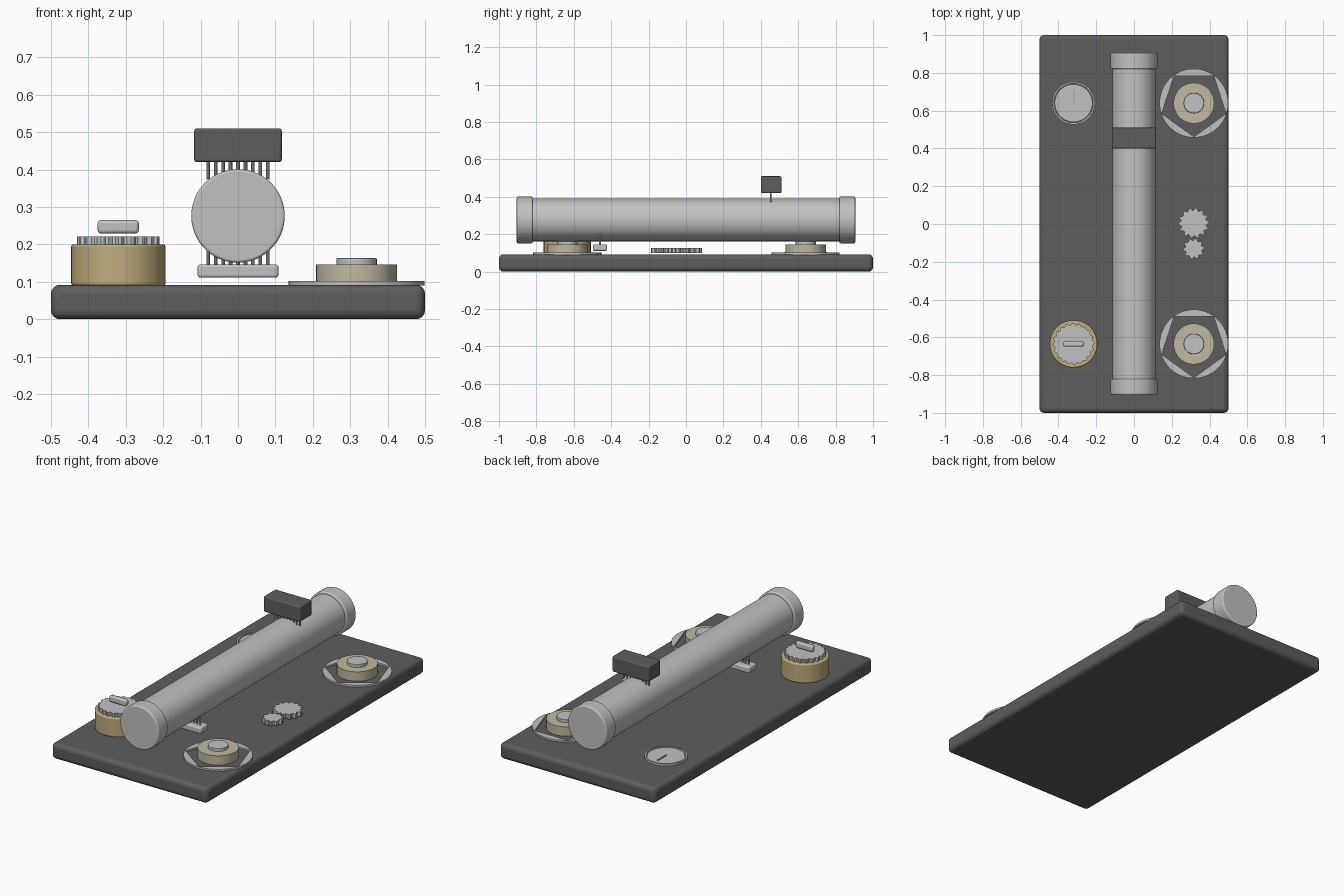
import bpy, bmesh
from math import pi, tau, sin, cos, radians

if "Cube" in bpy.data.objects:
    bpy.data.objects.remove(bpy.data.objects["Cube"])


def material(name, r, g, b):
    m = bpy.data.materials.new(name)
    m.use_nodes = True
    m.diffuse_color = (r, g, b, 1)
    m.node_tree.nodes["Principled BSDF"].inputs["Base Color"].default_value = (r, g, b, 1)
    return m


DARK = material("dark grey", 0.11, 0.11, 0.112)
LIGHT = material("light grey", 0.53, 0.54, 0.535)
TAN = material("tan", 0.53, 0.41, 0.2)
PALE = material("pale tan", 0.53, 0.48, 0.35)


def finish(name, bm, mat, bevel=0, segments=3, smooth=True):
    bmesh.ops.recalc_face_normals(bm, faces=bm.faces)
    mesh = bpy.data.meshes.new(name)
    bm.to_mesh(mesh)
    bm.free()
    mesh.materials.append(mat)
    ob = bpy.data.objects.new(name, mesh)
    bpy.context.collection.objects.link(ob)
    if bevel:
        mod = ob.modifiers.new("soft edges", "BEVEL")
        mod.width, mod.segments, mod.limit_method = bevel, segments, "ANGLE"
    if smooth:
        bpy.ops.object.select_all(action="DESELECT")
        ob.select_set(True)
        bpy.context.view_layer.objects.active = ob
        bpy.ops.object.shade_smooth_by_angle(angle=radians(35))
    return ob


def box(name, lo, hi, mat, bevel=0, segments=3):
    bm = bmesh.new()
    bmesh.ops.create_cube(bm, size=1)
    for v in bm.verts:
        v.co = [a + (c + 0.5) * (b - a) for a, b, c in zip(lo, hi, v.co)]
    return finish(name, bm, mat, bevel, segments)


def prism(name, x, y, z0, z1, mat, radius, hole=None, n=60, bevel=0):
    """Upright solid whose outline is radius(i) for each of n steps, optionally with a hole."""
    bm = bmesh.new()

    def loop(fn, z):
        return [bm.verts.new((x + fn(i) * cos(tau * i / n), y + fn(i) * sin(tau * i / n), z))
                for i in range(n)]

    def bridge(a, b):
        for i in range(n):
            j = (i + 1) % n
            bm.faces.new((a[i], a[j], b[j], b[i]))

    low, high = loop(radius, z0), loop(radius, z1)
    bridge(low, high)
    if hole:
        hole_low, hole_high = loop(hole, z0), loop(hole, z1)
        bridge(hole_low, hole_high)
        bridge(low, hole_low)
        bridge(high, hole_high)
    else:
        bm.faces.new(low)
        bm.faces.new(high)
    return finish(name, bm, mat, bevel)


def disc(name, x, y, z0, z1, mat, r, bevel=0):
    return prism(name, x, y, z0, z1, mat, lambda i: r, bevel=bevel)


def gear(name, x, y, z0, z1, r, depth, teeth):
    return prism(name, x, y, z0, z1, LIGHT,
                 lambda i: r if i % 4 < 2 else r - depth, n=teeth * 4)


def lying_cylinder(name, y0, y1, z, r, mat, bevel=0):
    ob = disc(name, 0, 0, y0, y1, mat, r, bevel)
    ob.rotation_euler.x = -pi / 2
    ob.location.z = z
    return ob


def pins(name, y, z0, z1):
    bm = bmesh.new()
    for k in range(9):
        made = bmesh.ops.create_cone(bm, cap_ends=True, segments=10, radius1=0.005,
                                     radius2=0.005, depth=z1 - z0)
        bmesh.ops.translate(bm, verts=made["verts"], vec=(0.02 * (k - 4), y, (z0 + z1) / 2))
    return finish(name, bm, LIGHT)


# Base board
box("base_board", (-0.5, -1, 0), (0.5, 1, 0.092), DARK, 0.024, 4)

# Long roller with end caps
lying_cylinder("roller", -0.86, 0.86, 0.276, 0.114, LIGHT)
for side, y in (("front", -0.905), ("back", 0.82)):
    lying_cylinder(side + "_roller_cap", y, y + 0.085, 0.276, 0.125, LIGHT, 0.007)

# Upper and lower combs touching the roller
box("upper_comb_block", (-0.117, 0.4, 0.42), (0.117, 0.51, 0.51), DARK, 0.007)
pins("upper_comb_pins", 0.453, 0.373, 0.425)
box("lower_comb_block", (-0.108, -0.497, 0.111), (0.108, -0.423, 0.146), LIGHT, 0.007)
pins("lower_comb_pins", -0.46, 0.14, 0.2)

# Drum with a toothed knob and grip
KX, KY = -0.32, -0.635
disc("drum", KX, KY, 0.09, 0.2, TAN, 0.126, 0.006)
gear("toothed_knob", KX, KY, 0.2, 0.221, 0.11, 0.009, 20)
box("knob_grip", (KX - 0.055, KY - 0.014, 0.229), (KX + 0.055, KY + 0.014, 0.265), LIGHT, 0.009)

# Round dial with rim and needle
DX, DY = -0.32, 0.64
disc("dial_face", DX, DY, 0.09, 0.1, LIGHT, 0.1)
prism("dial_rim", DX, DY, 0.09, 0.104, LIGHT, lambda i: 0.113, lambda i: 0.104)
box("dial_needle", (DX - 0.004, DY - 0.002, 0.1), (DX + 0.004, DY + 0.075, 0.105), TAN)


# Two reels on flanges with five-sided openings
def pentagon(i):
    return 0.179 * cos(pi / 5) / cos((tau * i / 60 + pi / 2) % (tau / 5) - pi / 5)


for side, y in (("front", -0.635), ("back", 0.64)):
    x = 0.317
    prism(side + "_reel_flange", x, y, 0.09, 0.102, LIGHT, lambda i: 0.182, pentagon)
    disc(side + "_reel", x, y, 0.09, 0.146, PALE, 0.108)
    disc(side + "_reel_hub", x, y, 0.14, 0.163, LIGHT, 0.054, 0.003)

# Meshing gears
gear("large_gear", 0.316, 0.005, 0.1, 0.127, 0.081, 0.013, 14)
gear("small_gear", 0.316, -0.131, 0.1, 0.127, 0.056, 0.011, 10)
